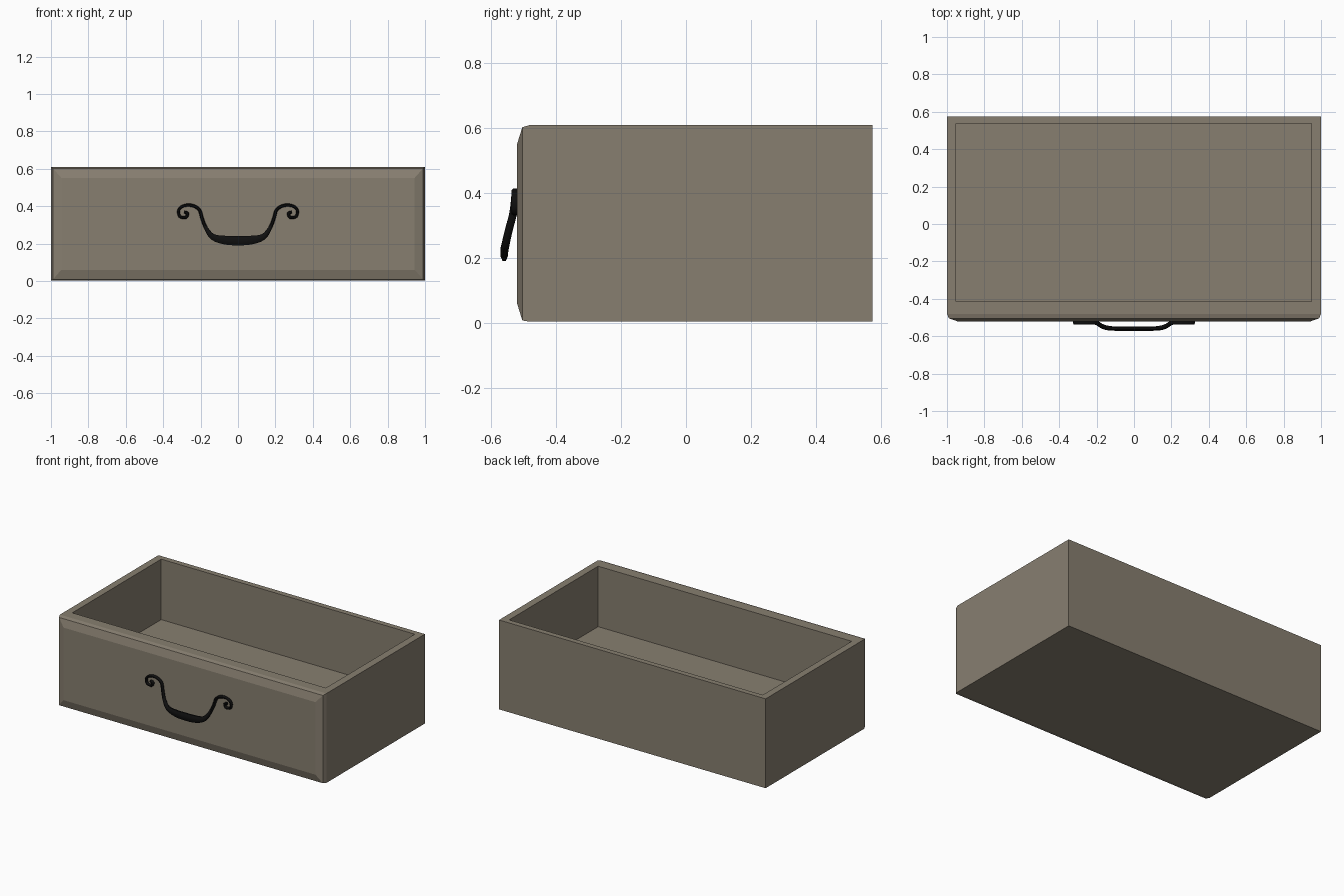
import bpy, bmesh, math
from mathutils import Vector

if "Cube" in bpy.data.objects:
    bpy.data.objects.remove(bpy.data.objects["Cube"])


def material(name, rgb):
    m = bpy.data.materials.new(name)
    m.diffuse_color = (*rgb, 1)
    m.use_nodes = True
    m.node_tree.nodes["Principled BSDF"].inputs["Base Color"].default_value = m.diffuse_color
    return m


def make_object(name, bm, mat):
    bmesh.ops.remove_doubles(bm, verts=bm.verts, dist=1e-5)
    bmesh.ops.recalc_face_normals(bm, faces=bm.faces)
    me = bpy.data.meshes.new(name)
    bm.to_mesh(me)
    bm.free()
    me.materials.append(mat)
    ob = bpy.data.objects.new(name, me)
    bpy.context.collection.objects.link(ob)
    return ob


def bridge(bm, a, b, skip=()):
    n = len(a)
    for i in range(n):
        if i not in skip:
            j = (i + 1) % n
            bm.faces.new((a[i], a[j], b[j], b[i]))


wood = material("grey brown wood", (0.245, 0.212, 0.163))
iron = material("black iron", (0.005, 0.005, 0.005))

# Drawer box: horizontal rings from the inner floor, over the rim, to the base
bm = bmesh.new()


def flat_ring(x0, x1, y0, y1, z):
    return [bm.verts.new(p) for p in
            ((x0, y0, z), (x1, y0, z), (x1, y1, z), (x0, y1, z))]


def front_ring(x, z0, z1, y):
    return [bm.verts.new(p) for p in
            ((-x, y, z0), (x, y, z0), (x, y, z1), (-x, y, z1))]


floor = flat_ring(-0.953, 0.95, -0.415, 0.538, 0.20)
rim_in = flat_ring(-0.953, 0.95, -0.415, 0.538, 0.61)
rim_out = flat_ring(-1, 1, -0.48, 0.575, 0.61)
base = flat_ring(-1, 1, -0.48, 0.575, 0.004)
bm.faces.new(floor)
bridge(bm, floor, rim_in)
bridge(bm, rim_in, rim_out)
bridge(bm, rim_out, base, skip=(0,))
bm.faces.new(base)

# Bevelled front panel: vertical rings closing the open front
edge = front_ring(1, 0.004, 0.61, -0.48)
lip = front_ring(0.99, 0.008, 0.603, -0.504)
face = front_ring(0.945, 0.06, 0.552, -0.52)
bridge(bm, edge, lip)
bridge(bm, lip, face)
bm.faces.new(face)
make_object("drawer", bm, wood)

# Handle: right half of the path as (x, z, y, half width), mirrored to the left
half = [(0, 0.216, -0.560, 0.026), (0.07, 0.219, -0.560, 0.024),
        (0.135, 0.236, -0.557, 0.017), (0.172, 0.285, -0.546, 0.010),
        (0.192, 0.335, -0.533, 0.009), (0.207, 0.382, -0.527, 0.009),
        (0.245, 0.404, -0.526, 0.009), (0.288, 0.403, -0.526, 0.008),
        (0.316, 0.382, -0.526, 0.008), (0.312, 0.346, -0.526, 0.008),
        (0.279, 0.340, -0.526, 0.008), (0.271, 0.362, -0.526, 0.009),
        (0.288, 0.369, -0.526, 0.008)]
path = [Vector((-p[0], *p[1:])) for p in half[:0:-1]] + [Vector(p) for p in half]


def smooth_path(pts, steps):
    out = []
    for i in range(len(pts) - 1):
        a, b, c, d = (pts[max(0, min(len(pts) - 1, i + k))] for k in (-1, 0, 1, 2))
        for s in range(steps):
            t = s / steps
            out.append(0.5 * (2 * b + (c - a) * t + (2 * a - 5 * b + 4 * c - d) * t * t
                              + (3 * b - a - 3 * c + d) * t ** 3))
    return out + [pts[-1]]


# Sweep an oval section along the path
path = smooth_path(path, 3)
bm = bmesh.new()
rings = []
for i, p in enumerate(path):
    d = path[min(i + 1, len(path) - 1)] - path[max(i - 1, 0)]
    side = Vector((-d[1], 0, d[0])).normalized()
    side = Vector((side.x, 0, side.z))
    tang = Vector((d[0], d[2], d[1])).normalized()
    deep = tang.cross(side).normalized()
    centre = Vector((p[0], p[2], p[1]))
    ring = []
    for k in range(8):
        a = 2 * math.pi * k / 8 + math.pi / 8
        ring.append(bm.verts.new(centre + side * p[3] * 1.05 * math.cos(a)
                                 + deep * 0.0125 * math.sin(a)))
    rings.append(ring)
for a, b in zip(rings, rings[1:]):
    bridge(bm, a, b)
bm.faces.new(rings[0])
bm.faces.new(rings[-1])
handle = make_object("handle", bm, iron)
bpy.context.view_layer.objects.active = handle
handle.select_set(True)
bpy.ops.object.shade_smooth_by_angle(angle=math.radians(50))
